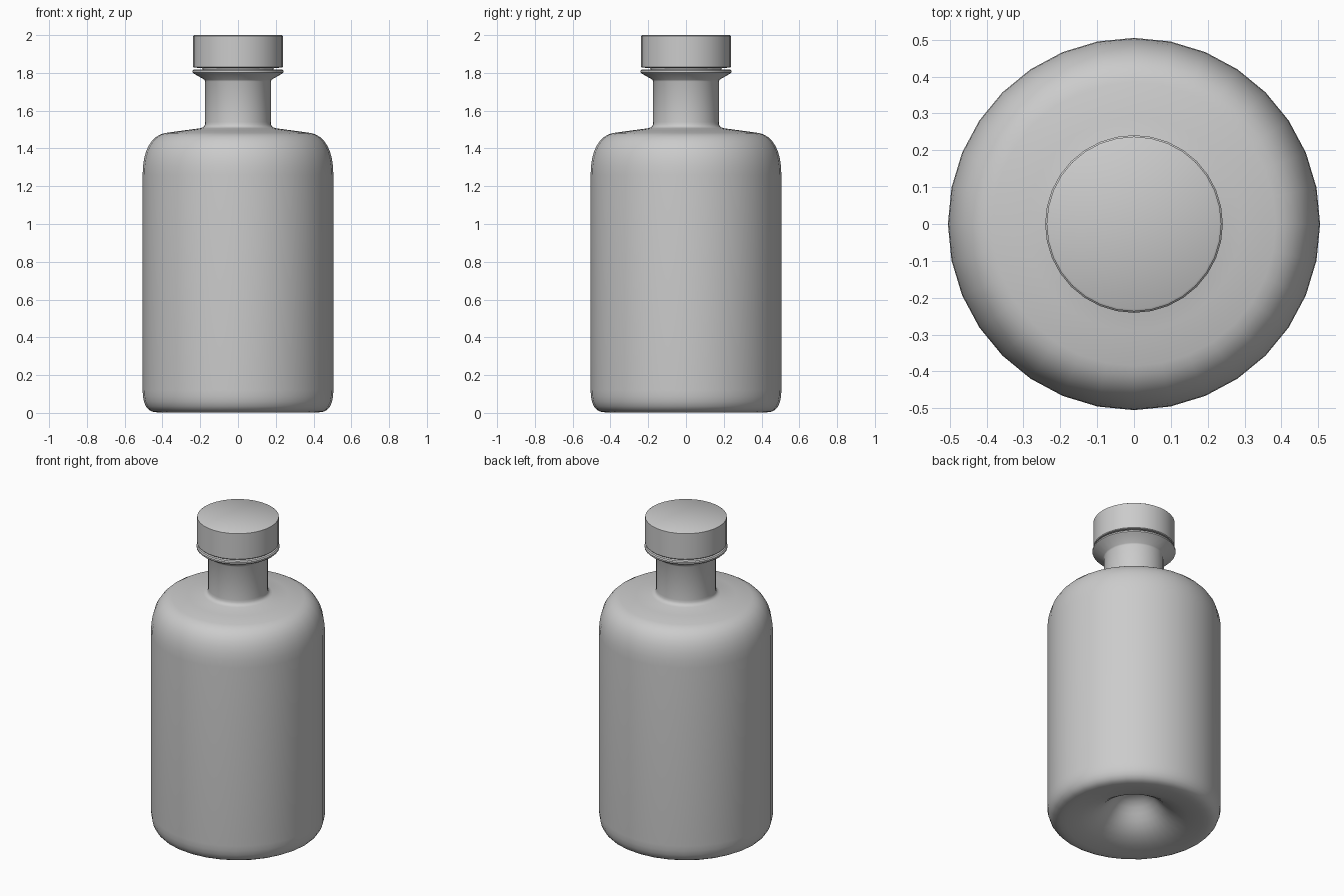
import bpy, bmesh, math

if "Cube" in bpy.data.objects:
    bpy.data.objects.remove(bpy.data.objects["Cube"])

SEGMENTS = 32


def bezier(p0, p1, p2, p3, n):
    """Points along a cubic curve, end points included."""
    pts = []
    for i in range(n + 1):
        t = i / n
        u = 1 - t
        pts.append(tuple(u**3 * a + 3 * u * u * t * b + 3 * u * t * t * c + t**3 * d
                         for a, b, c, d in zip(p0, p1, p2, p3)))
    return pts


def lathe(name, profile, angle=40):
    """Spin an (r, z) profile around z; points with r = 0 become poles."""
    bm = bmesh.new()
    rings = []
    for r, z in profile:
        n = 1 if r == 0 else SEGMENTS
        rings.append([bm.verts.new((r * math.cos(2 * math.pi * i / SEGMENTS),
                                    r * math.sin(2 * math.pi * i / SEGMENTS), z))
                      for i in range(n)])
    for a, b in zip(rings, rings[1:]):
        for i in range(SEGMENTS):
            j = (i + 1) % SEGMENTS
            quad = [a[i % len(a)], a[j % len(a)], b[j % len(b)], b[i % len(b)]]
            bm.faces.new(list(dict.fromkeys(quad)))
    bmesh.ops.recalc_face_normals(bm, faces=bm.faces)
    mesh = bpy.data.meshes.new(name)
    bm.to_mesh(mesh)
    bm.free()
    obj = bpy.data.objects.new(name, mesh)
    bpy.context.collection.objects.link(obj)
    bpy.ops.object.select_all(action='DESELECT')
    obj.select_set(True)
    bpy.context.view_layer.objects.active = obj
    bpy.ops.object.shade_smooth_by_angle(angle=math.radians(angle))
    return obj


# Bottle: punt, heel, body, shoulder, neck, flared lip, then the inner wall
outside = [(0, 0.2)]
outside += bezier((0.05, 0.195), (0.16, 0.17), (0.13, 0.02), (0.40, 0.003), 8)
outside += bezier((0.43, 0.003), (0.485, 0.003), (0.505, 0.05), (0.505, 0.12), 6)
outside += bezier((0.505, 1.26), (0.505, 1.39), (0.46, 1.468), (0.385, 1.482), 8)
outside += [(0.29, 1.495), (0.20, 1.507)]
outside += bezier((0.188, 1.511), (0.178, 1.515), (0.174, 1.525), (0.174, 1.54), 3)
outside += [(0.174, 1.755), (0.178, 1.764), (0.235, 1.797), (0.241, 1.803),
            (0.241, 1.812), (0.235, 1.818)]
inside = [(0.14, 1.818), (0.13, 1.808), (0.13, 1.50), (0.16, 1.475), (0.37, 1.445)]
inside += bezier((0.38, 1.443), (0.44, 1.43), (0.47, 1.36), (0.47, 1.26), 5)
inside += [(0.47, 0.13), (0.45, 0.07), (0.40, 0.045), (0.28, 0.09), (0.17, 0.18),
           (0.08, 0.235), (0, 0.24)]
lathe("bottle", outside + inside)

# Stopper: wide cap with a plug reaching into the neck
lathe("stopper", [(0, 2.0), (0.231, 2.0), (0.237, 1.996), (0.237, 1.832),
                  (0.233, 1.828), (0.19, 1.826), (0.188, 1.818), (0.128, 1.818),
                  (0.122, 1.60), (0.115, 1.59), (0, 1.59)])
